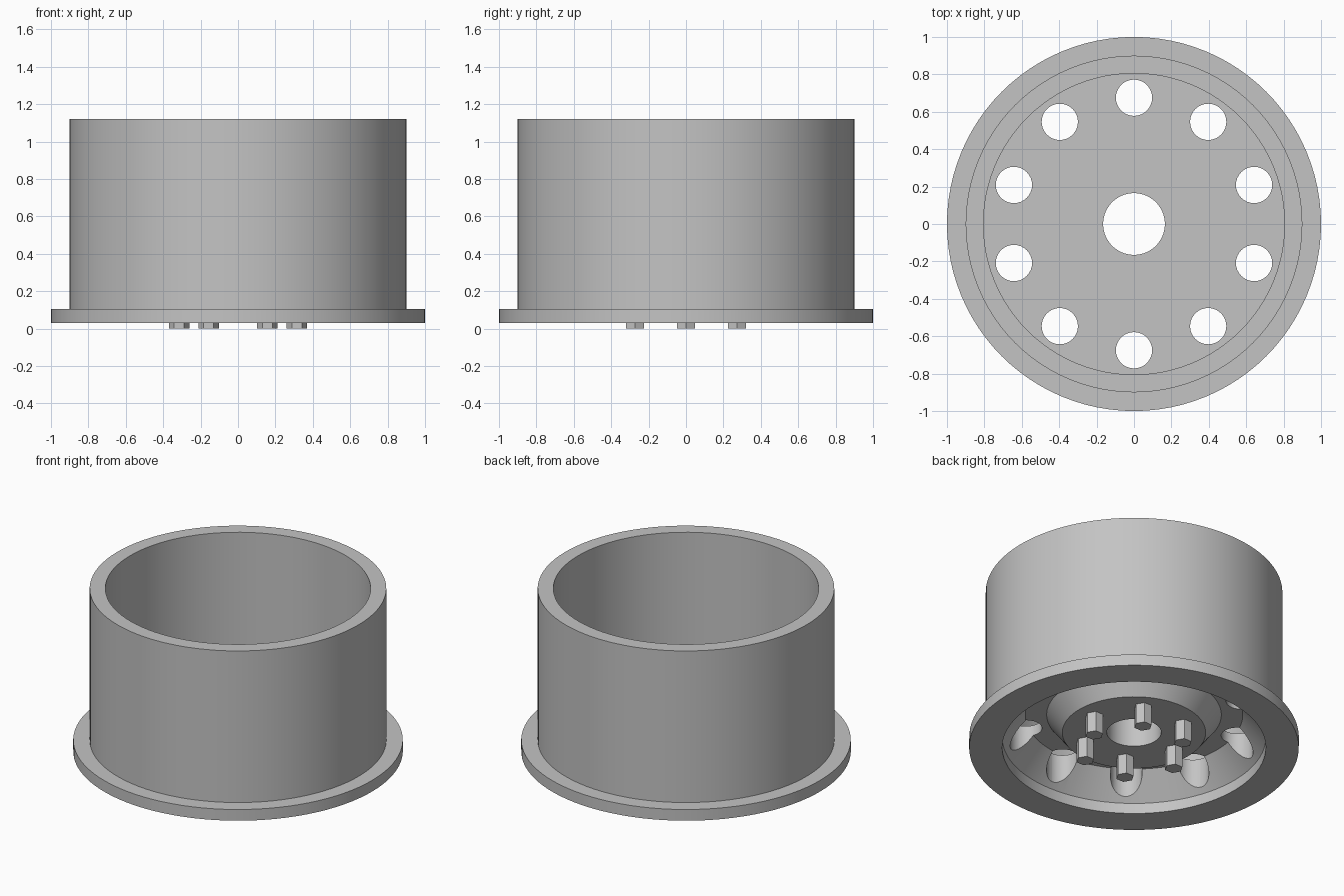
import bpy
import bmesh
from math import cos, sin, pi, radians
from mathutils import Matrix, Vector

cube = bpy.data.objects.get("Cube")
if cube:
    bpy.data.objects.remove(cube, do_unlink=True)

# Plain grey metal
grey = bpy.data.materials.new("grey_metal")
grey.use_nodes = True
grey.diffuse_color = (0.55, 0.55, 0.55, 1)
for node in grey.node_tree.nodes:
    if node.type == 'BSDF_PRINCIPLED':
        node.inputs["Base Color"].default_value = grey.diffuse_color


def make_object(name, bm):
    bmesh.ops.recalc_face_normals(bm, faces=bm.faces)
    mesh = bpy.data.meshes.new(name)
    bm.to_mesh(mesh)
    bm.free()
    mesh.materials.append(grey)
    obj = bpy.data.objects.new(name, mesh)
    bpy.context.scene.collection.objects.link(obj)
    return obj


def add_prism(bm, x, y, radius, bottom, top, sides):
    bmesh.ops.create_cone(
        bm, cap_ends=True, segments=sides, radius1=radius, radius2=radius,
        depth=top - bottom, matrix=Matrix.Translation((x, y, (bottom + top) / 2)))


def activate(obj):
    bpy.ops.object.select_all(action='DESELECT')
    obj.select_set(True)
    bpy.context.view_layer.objects.active = obj


def lathe(name, profile, steps):
    bm = bmesh.new()
    verts = [bm.verts.new((r, 0, z)) for r, z in profile]
    edges = [bm.edges.new((a, b)) for a, b in zip(verts, verts[1:] + verts[:1])]
    bmesh.ops.spin(bm, geom=verts + edges, cent=Vector((0, 0, 0)),
                   axis=Vector((0, 0, 1)), angle=2 * pi, steps=steps)
    bmesh.ops.remove_doubles(bm, verts=bm.verts, dist=0.0001)
    return make_object(name, bm)


# Wheel: bored hub, sloping dish, flange, barrel and flat inner floor
HUB, FLOOR = 0.135, 0.33
wheel = lathe("wheel_rim", [
    (0.165, HUB), (0.435, HUB), (0.53, 0.26), (0.66, 0.26), (0.80, 0.10),
    (0.80, 0.03), (1.0, 0.03), (1.0, 0.105), (0.90, 0.105), (0.90, 1.12),
    (0.805, 1.12), (0.805, FLOOR), (0.165, FLOOR)], 96)

# Ring of ten round holes through the dish
bm = bmesh.new()
for i in range(10):
    a = pi / 2 + i * 2 * pi / 10
    add_prism(bm, 0.675 * cos(a), 0.675 * sin(a), 0.097, 0.06, 0.5, 32)
cutter = make_object("hole_cutter", bm)
cutter.hide_render = True

cut = wheel.modifiers.new("holes", 'BOOLEAN')
cut.operation = 'DIFFERENCE'
cut.solver = 'EXACT'
cut.object = cutter
activate(wheel)
bpy.ops.object.modifier_apply(modifier=cut.name)
bpy.data.objects.remove(cutter, do_unlink=True)
bpy.ops.object.shade_smooth_by_angle(angle=radians(25))

# Six hexagonal wheel nuts, all turned the same way
for i in range(6):
    a = i * pi / 3
    bm = bmesh.new()
    add_prism(bm, 0, 0, 0.055, 0, HUB + 0.01, 6)
    # Point a corner along x
    corner = max(bm.verts, key=lambda v: v.co.x)
    if abs(corner.co.y) > 0.001:
        bmesh.ops.rotate(bm, verts=bm.verts, matrix=Matrix.Rotation(pi / 6, 3, 'Z'))
    bmesh.ops.translate(bm, verts=bm.verts, vec=(0.315 * cos(a), 0.315 * sin(a), 0))
    make_object(f"wheel_nut_{i + 1}", bm)
